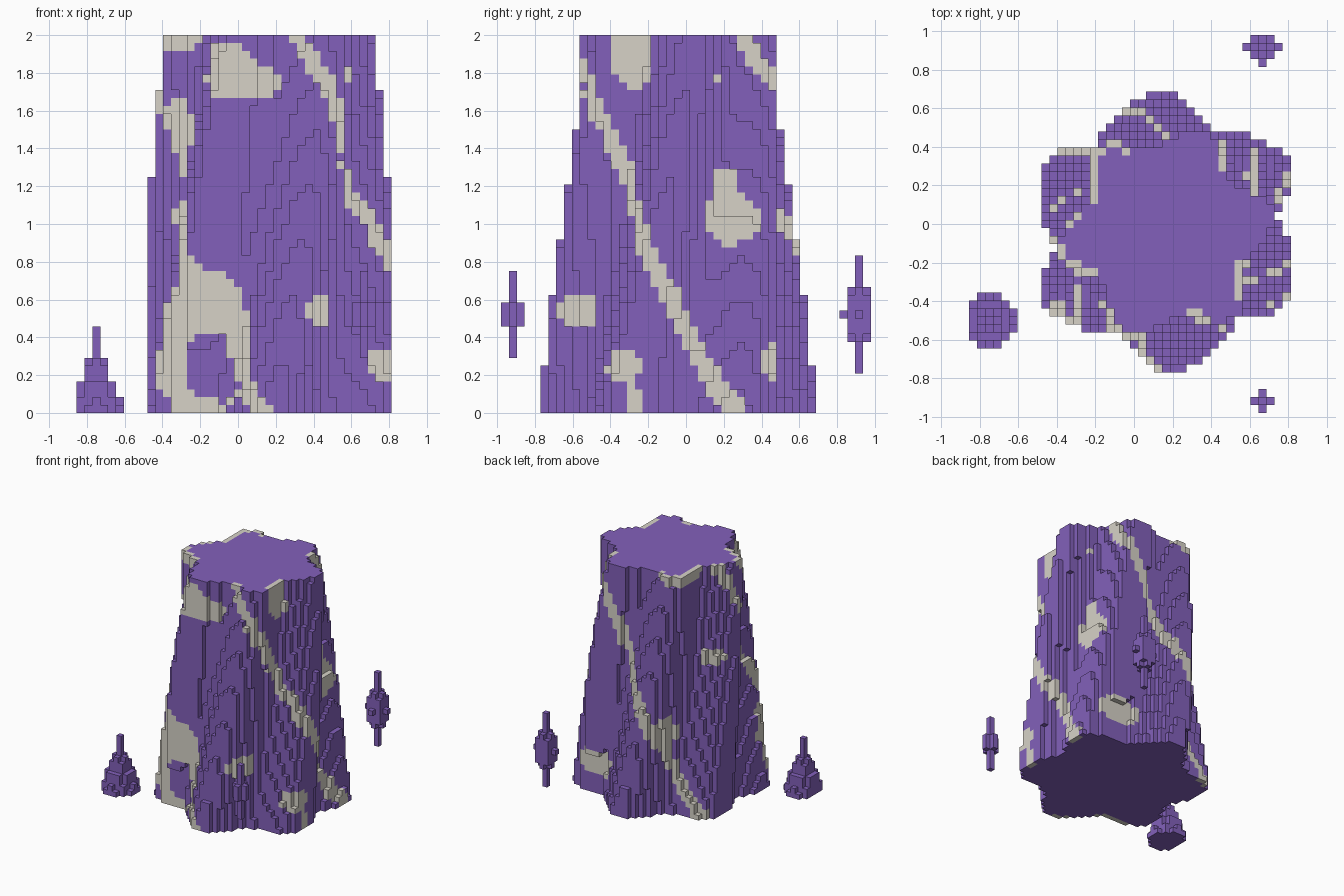
import bpy, bmesh
from math import atan2, degrees, radians, cos, hypot

cube = bpy.data.objects.get("Cube")
if cube:
    bpy.data.objects.remove(cube)

VOXEL = 1 / 24
NX, NY, NZ = 41, 47, 48          # grid size in voxels
TOWER_X, TOWER_Y = 24, 22        # tower axis in the grid


def make_material(name, rgb):
    mat = bpy.data.materials.new(name)
    mat.use_nodes = True
    mat.diffuse_color = (*rgb, 1)
    mat.node_tree.nodes["Principled BSDF"].inputs["Base Color"].default_value = (*rgb, 1)
    return mat


PURPLE = make_material("purple_stone", (0.226, 0.118, 0.495))
GREY = make_material("pale_grey_stone", (0.68, 0.65, 0.575))

# Outward direction and corners of each voxel face
FACES = {
    (1, 0, 0): [(1, 0, 0), (1, 1, 0), (1, 1, 1), (1, 0, 1)],
    (-1, 0, 0): [(0, 0, 0), (0, 0, 1), (0, 1, 1), (0, 1, 0)],
    (0, 1, 0): [(0, 1, 0), (0, 1, 1), (1, 1, 1), (1, 1, 0)],
    (0, -1, 0): [(0, 0, 0), (1, 0, 0), (1, 0, 1), (0, 0, 1)],
    (0, 0, 1): [(0, 0, 1), (1, 0, 1), (1, 1, 1), (0, 1, 1)],
    (0, 0, -1): [(0, 0, 0), (0, 1, 0), (1, 1, 0), (1, 0, 0)],
}
SIDES = [d for d in FACES if d[2] == 0]


def step(cell, d):
    return tuple(a + b for a, b in zip(cell, d))


def voxel_object(name, inside, is_grey=None):
    """Build the outer skin of every grid cell accepted by inside(x, y, z)."""
    cells = {(x, y, z) for x in range(NX) for y in range(NY)
             for z in range(NZ) if inside(x, y, z)}
    bm = bmesh.new()
    corners = {}

    def vert(p):
        if p not in corners:
            corners[p] = bm.verts.new(((p[0] - NX / 2) * VOXEL,
                                       (p[1] - NY / 2) * VOXEL, p[2] * VOXEL))
        return corners[p]

    for cell in sorted(cells):
        rim = any(step(cell, d) not in cells for d in SIDES)
        grey = bool(is_grey and rim and is_grey(*cell))
        for d, quad in FACES.items():
            if step(cell, d) not in cells:
                face = bm.faces.new([vert(step(cell, q)) for q in quad])
                face.material_index = int(grey)
    mesh = bpy.data.meshes.new(name)
    bm.to_mesh(mesh)
    bm.free()
    mesh.materials.append(PURPLE)
    if is_grey:
        mesh.materials.append(GREY)
    obj = bpy.data.objects.new(name, mesh)
    bpy.context.scene.collection.objects.link(obj)
    return obj


def turn(a, b):
    """Smallest signed difference between two angles in degrees."""
    return (a - b + 180) % 360 - 180


def tower_angle(x, y):
    return degrees(atan2(y - TOWER_Y, x - TOWER_X))


# Tapered tower with six lobes that twist on the way up
def in_tower(x, y, z):
    mean = 15.604 - 0.0764 * z
    ridge = 32.2 + 0.79 * z
    wave = cos(radians(6 * (tower_angle(x, y) - ridge)))
    return hypot(x - TOWER_X, y - TOWER_Y) <= mean * (1 + 0.125 * wave)


# Grey patches: angle, height, half angle, half height
PATCHES = [
    (-125, 0.36, 24, 0.41), (-107, 1.76, 25, 0.10), (-115, 1.83, 17, 0.14),
    (-161, 1.51, 9, 0.17), (-160, 2.00, 14, 0.08), (-160, 1.04, 8, 0.09),
    (-62, 0.54, 10, 0.09), (-27, 0.25, 10, 0.09), (-21, 0.08, 3, 0.12),
    (31, 1.04, 15, 0.15), (29, 1.17, 9, 0.14), (-31, 1.89, 14, 0.18),
    (55, 0.27, 17, 0.11), (29, 1.77, 3, 0.03), (121, 0.70, 9, 0.13),
    (161, 1.27, 8, 0.08), (137, 2.00, 22, 0.10),
]
PURPLE_SPOT = (-119, 0.24, 16, 0.18)


def in_patch(angle, h, patch):
    a, z, da, dz = patch
    return (turn(angle, a) / da) ** 2 + ((h - z) / dz) ** 2 <= 1


# Three spiral bands and the patches
def tower_grey(x, y, z):
    angle, h = tower_angle(x, y), (z + 0.5) * VOXEL
    if any(abs(turn(angle, start - 48 * h)) < 5.1 for start in (26, 146, 266)):
        return True
    if in_patch(angle, h, PURPLE_SPOT):
        return False
    return any(in_patch(angle, h, p) for p in PATCHES)


voxel_object("twisted_tower", in_tower, tower_grey)

# Small stepped spire standing beside the tower
voxel_object("small_spire", lambda x, y, z: z < 11 and
             hypot(x - 2, y - 11) <= max(0, 3.4 - 0.37 * z))


# Floating crystals, pointed at both ends
def crystal(name, cx, cy, cz, radius, half):
    voxel_object(name, lambda x, y, z: abs(z - cz) <= half and
                 hypot(x - cx, y - cy) <= radius * (1 - abs(z - cz) / half) + 1e-6)


crystal("back_crystal", 36, 45, 12, 2, 7)
crystal("front_crystal", 36, 1, 12, 1.25, 5)
